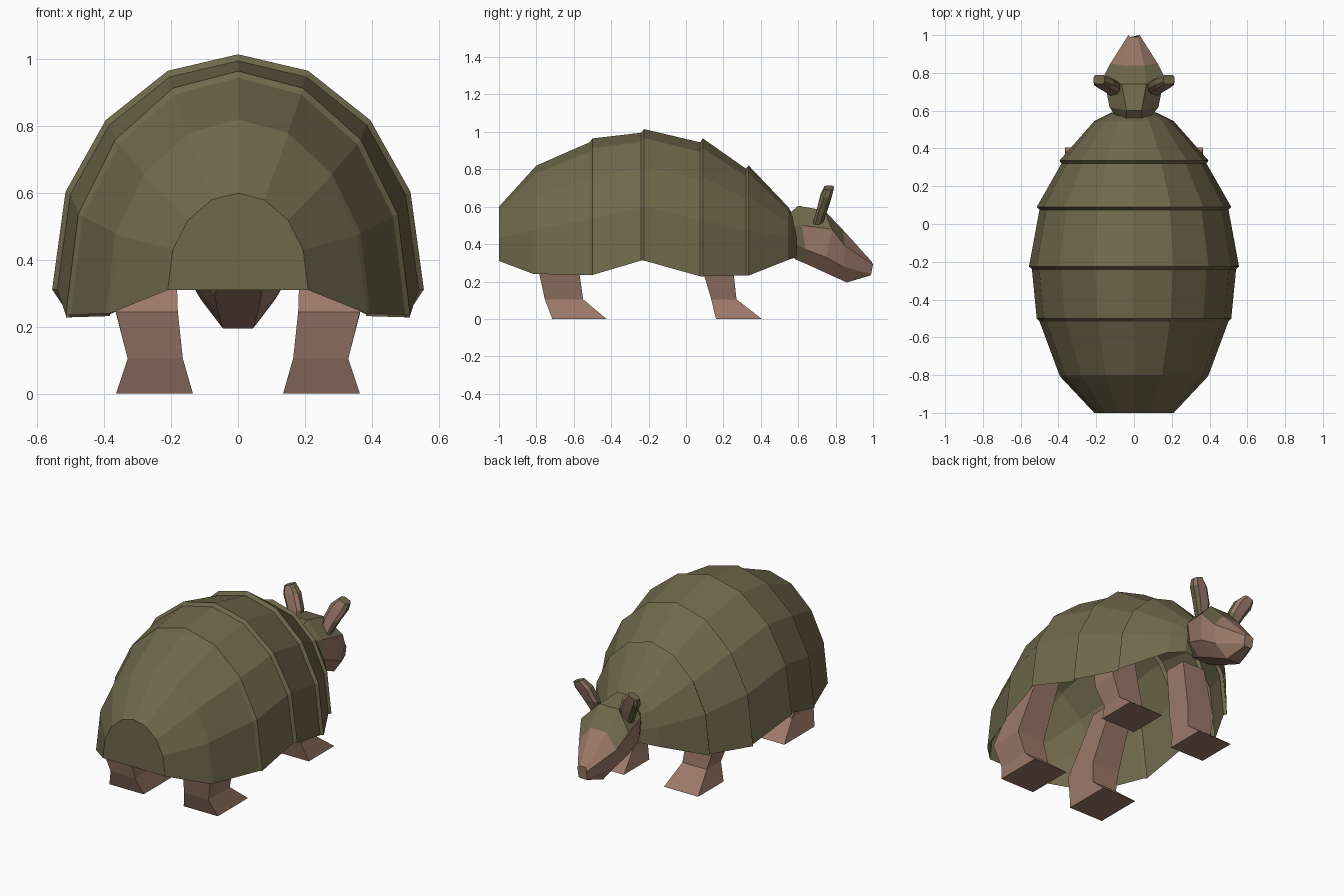
import bpy, bmesh

if "Cube" in bpy.data.objects:
    bpy.data.objects.remove(bpy.data.objects["Cube"])


def material(name, color):
    m = bpy.data.materials.new(name)
    m.diffuse_color = (*color, 1)
    m.use_nodes = True
    m.node_tree.nodes["Principled BSDF"].inputs["Base Color"].default_value = m.diffuse_color
    return m


GREEN = material("olive_green", (0.160, 0.141, 0.071))
BROWN = material("dusty_brown", (0.33, 0.19, 0.14))


def loft(name, rings, mats, closed=True, cap_start=True, cap_end=True, rule=None):
    """Skin a list of equal-length rings; rule(face) returns a material index."""
    bm = bmesh.new()
    loops = [[bm.verts.new(p) for p in ring] for ring in rings]
    n = len(loops[0])
    for a, b in zip(loops, loops[1:]):
        for i in range(n if closed else n - 1):
            j = (i + 1) % n
            bm.faces.new((a[i], a[j], b[j], b[i]))
    if cap_start:
        bm.faces.new(loops[0])
    if cap_end:
        bm.faces.new(loops[-1])
    bmesh.ops.recalc_face_normals(bm, faces=bm.faces)
    bm.normal_update()
    # keep the upper surface facing outwards
    top = max(bm.faces, key=lambda f: f.calc_center_median().z)
    if top.normal.z < 0:
        bmesh.ops.reverse_faces(bm, faces=bm.faces)
        bm.normal_update()
    if rule:
        for f in bm.faces:
            f.material_index = rule(f)
    me = bpy.data.meshes.new(name)
    bm.to_mesh(me)
    bm.free()
    for m in mats:
        me.materials.append(m)
    ob = bpy.data.objects.new(name, me)
    bpy.context.collection.objects.link(ob)
    return ob


# Shell: one arch profile (unit half width, unit height) scaled along the body
ARCH = [(1, 0), (0.928, 0.415), (0.712, 0.72), (0.378, 0.93), (0, 1)]
ARCH += [(-x, z) for x, z in ARCH[-2::-1]]


def arch(y, half, top, bottom, inset=1.0):
    h = (top - bottom) * inset
    return [(x * half * inset, y, bottom + z * h) for x, z in ARCH]


# y, half width, top, bottom of each armour band edge
BANDS = [(-1.0, 0.21, 0.60, 0.31), (-0.80, 0.395, 0.82, 0.24),
         (-0.50, 0.515, 0.965, 0.235), (-0.225, 0.556, 1.015, 0.312),
         (0.09, 0.515, 0.965, 0.228), (0.335, 0.395, 0.82, 0.232),
         (0.545, 0.21, 0.60, 0.315), (0.59, 0.12, 0.53, 0.33)]
shell_rings = []
for k, (y, half, top, bottom) in enumerate(BANDS):
    if 1 <= k <= 5:  # small raised step where bands overlap
        shell_rings.append(arch(y - 0.015, half, top, bottom, 0.972))
    shell_rings.append(arch(y, half, top, bottom))
loft("shell", shell_rings, [GREEN], closed=False)

# Head: half sections from crown to chin, mirrored
HEAD = [
    [(0.04, 0.56, 0.57), (0.08, 0.555, 0.50), (0.09, 0.56, 0.42), (0.06, 0.58, 0.32)],
    [(0.04, 0.60, 0.605), (0.13, 0.62, 0.50), (0.13, 0.64, 0.37), (0.07, 0.64, 0.295)],
    [(0.065, 0.74, 0.58), (0.16, 0.78, 0.48), (0.14, 0.75, 0.33), (0.06, 0.75, 0.245)],
    [(0.055, 0.84, 0.475), (0.125, 0.85, 0.39), (0.11, 0.84, 0.28), (0.045, 0.86, 0.195)],
    [(0.02, 0.99, 0.31), (0.03, 1.0, 0.29), (0.03, 0.99, 0.24), (0.02, 0.985, 0.232)],
]


def head_color(f):
    c = f.calc_center_median()
    return int((c.y > 0.63 and c.z < 0.45) or f.normal.z < -0.5)


loft("head", [r + [(-x, y, z) for x, y, z in reversed(r)] for r in HEAD],
     [GREEN, BROWN], rule=head_color)

# Legs: foot, ankle, knee and hip sections as (x0, x1, y0, y1, z)
LEGS = {
    "front_leg": [(0.135, 0.365, 0.16, 0.405, 0), (0.165, 0.33, 0.135, 0.27, 0.105),
                  (0.18, 0.365, 0.095, 0.255, 0.24), (0.19, 0.34, 0.06, 0.20, 0.56)],
    "rear_leg": [(0.135, 0.365, -0.715, -0.425, 0), (0.165, 0.33, -0.755, -0.55, 0.105),
                 (0.18, 0.365, -0.785, -0.57, 0.245), (0.19, 0.34, -0.58, -0.42, 0.56)],
}
# Ears: flattened six-sided sections as (x, y, z, half width, half depth)
EAR = [(0.095, 0.695, 0.48, 0.025, 0.025), (0.125, 0.73, 0.59, 0.05, 0.03),
       (0.16, 0.75, 0.65, 0.05, 0.03), (0.185, 0.765, 0.69, 0.03, 0.025)]


def ear_color(f):
    return int(abs(f.normal.y) > 0.75)


for side, s in (("right", 1), ("left", -1)):
    for name, secs in LEGS.items():
        rings = [[(s * a, c, z), (s * b, c, z), (s * b, d, z), (s * a, d, z)]
                 for a, b, c, d, z in secs]
        loft(f"{name}_{side}", rings, [BROWN])
    rings = [[(s * (x + u * w), y + v * d, z + 0.012 * (1 - u) * (z > 0.6))
              for u, v in ((1, 0.5), (0.6, 1), (-0.6, 1), (-1, 0.5),
                           (-1, -0.5), (-0.6, -1), (0.6, -1), (1, -0.5))]
             for x, y, z, w, d in EAR]
    loft(f"ear_{side}", rings, [GREEN, BROWN], rule=ear_color)
